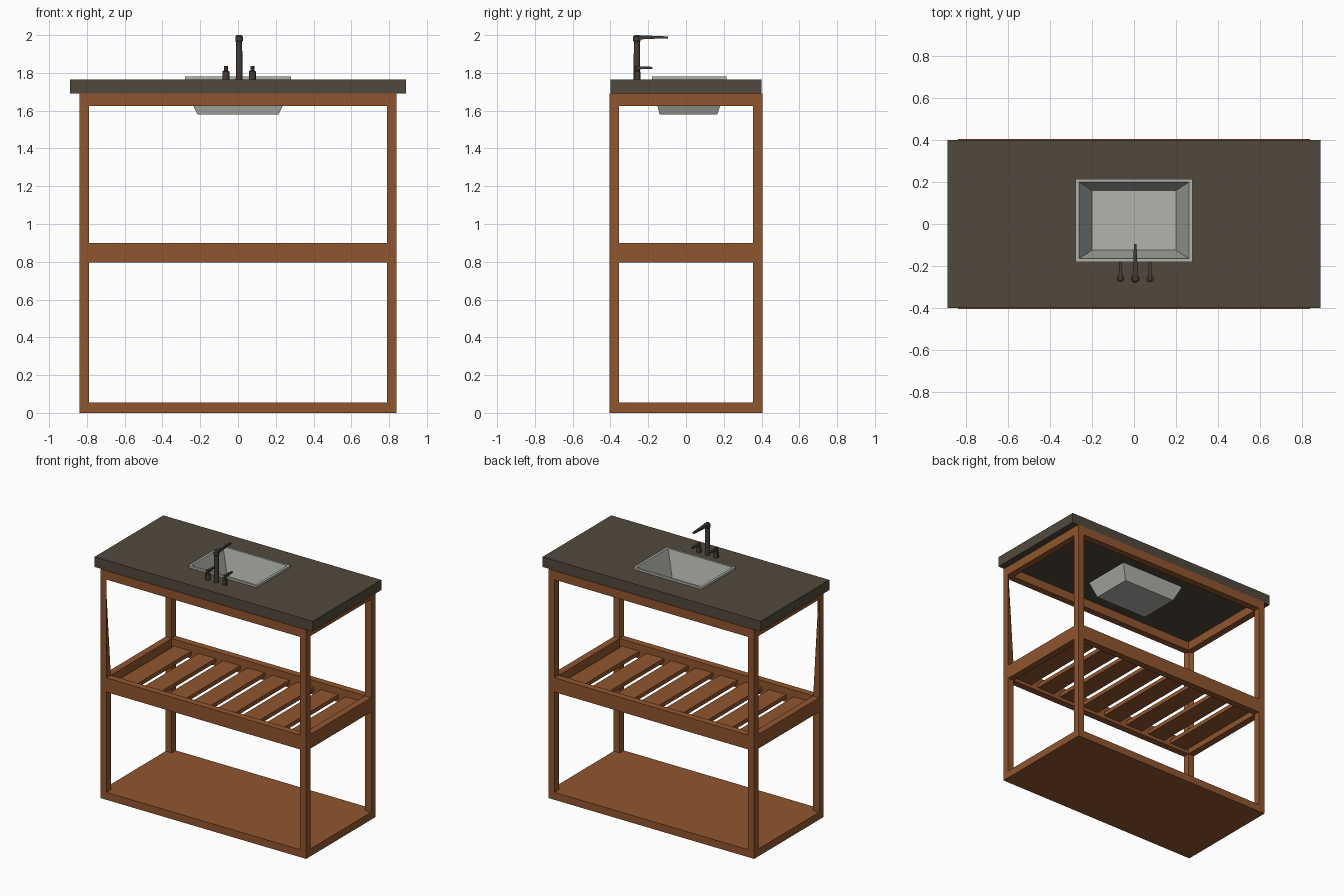
import bpy, bmesh, math

if "Cube" in bpy.data.objects:
    bpy.data.objects.remove(bpy.data.objects["Cube"])


def material(name, rgb):
    m = bpy.data.materials.new(name)
    m.diffuse_color = (*rgb, 1)
    m.use_nodes = True
    m.node_tree.nodes["Principled BSDF"].inputs["Base Color"].default_value = m.diffuse_color
    return m


WOOD = material("warm_wood", (0.28, 0.092, 0.027))
STONE = material("dark_stone", (0.083, 0.066, 0.047))
CERAMIC = material("grey_ceramic", (0.44, 0.455, 0.41))
METAL = material("dark_bronze", (0.060, 0.046, 0.036))


def loft(name, rings, mat, closed=False):
    """Skin a list of point rings; cap the ends, or join last to first."""
    bm = bmesh.new()
    vs = [[bm.verts.new(p) for p in r] for r in rings]
    n = len(rings[0])
    pairs = list(zip(vs, vs[1:])) + ([(vs[-1], vs[0])] if closed else [])
    for a, b in pairs:
        for i in range(n):
            j = (i + 1) % n
            bm.faces.new((a[i], a[j], b[j], b[i]))
    if not closed:
        bm.faces.new(vs[0][::-1])
        bm.faces.new(vs[-1])
    bmesh.ops.recalc_face_normals(bm, faces=bm.faces)
    me = bpy.data.meshes.new(name)
    bm.to_mesh(me)
    bm.free()
    me.materials.append(mat)
    ob = bpy.data.objects.new(name, me)
    bpy.context.collection.objects.link(ob)
    return ob


def rect(x0, x1, y0, y1, z):
    return [(x0, y0, z), (x1, y0, z), (x1, y1, z), (x0, y1, z)]


def box(name, x0, x1, y0, y1, z0, z1, mat):
    return loft(name, [rect(x0, x1, y0, y1, z0), rect(x0, x1, y0, y1, z1)], mat)


def turned(name, x, y, profile, mat, n=12):
    """Round part from (radius, z) pairs."""
    rings = [[(x + r * math.cos(2 * math.pi * i / n), y + r * math.sin(2 * math.pi * i / n), z)
              for i in range(n)] for r, z in profile]
    ob = loft(name, rings, mat)
    bpy.ops.object.select_all(action='DESELECT')
    ob.select_set(True)
    bpy.context.view_layer.objects.active = ob
    bpy.ops.object.shade_smooth_by_angle()
    return ob


def lever(name, x, sections, mat):
    """Tapering bar along y from (y, half width, z bottom, z top) sections."""
    return loft(name, [[(x - w, y, z0), (x + w, y, z0), (x + w, y, z1), (x - w, y, z1)]
                       for y, w, z0, z1 in sections], mat)


X, Y, T = 0.84, 0.405, 0.05   # frame half sizes, timber thickness
XI, YI = X - T, Y - T

# Floor slab
box("bottom_board", -X, X, -Y, Y, 0, 0.055, WOOD)

# Corner posts; the inner corner of the upper front posts is cut back towards the top
for sx, side in ((-1, "left"), (1, "right")):
    for sy, end in ((-1, "front"), (1, "back")):
        def section(z, cut=0.0):
            return [(sx * X, sy * Y, z), (sx * XI, sy * Y, z),
                    (sx * (XI + cut), sy * (YI + cut), z), (sx * X, sy * YI, z)]
        cut = T / 2 if sy < 0 else 0
        loft(f"{end}_{side}_post", [section(0.055), section(0.90), section(1.625, cut)], WOOD)

# Top and middle rail frames
for name, z0, z1 in (("shelf_frame", 0.795, 0.90), ("top_frame", 1.625, 1.69)):
    loft(name, [rect(-X, X, -Y, Y, z0), rect(-X, X, -Y, Y, z1),
                rect(-XI, XI, -YI, YI, z1), rect(-XI, XI, -YI, YI, z0)], WOOD, closed=True)

# Shelf slats
PITCH = 0.20
for i in range(8):
    c = (i - 3.5) * PITCH
    box(f"shelf_slat_{i + 1}", max(c - 0.07, -XI), min(c + 0.07, XI), -YI, YI, 0.82, 0.85, WOOD)

# Countertop with sink opening
hole = (-0.262, 0.262, -0.165, 0.20)
loft("countertop", [rect(-0.89, 0.89, -0.40, 0.40, 1.69), rect(-0.89, 0.89, -0.40, 0.40, 1.765),
                    rect(*hole, 1.765), rect(*hole, 1.69)], STONE, closed=True)

# Sink: outside from the bottom up, over the rim, down to the basin floor
loft("sink_basin", [rect(-0.215, 0.215, -0.14, 0.165, 1.58),
                    rect(-0.262, 0.262, -0.165, 0.20, 1.68),
                    rect(-0.262, 0.262, -0.165, 0.20, 1.765),
                    rect(-0.28, 0.28, -0.18, 0.215, 1.765),
                    rect(-0.28, 0.28, -0.18, 0.215, 1.78),
                    rect(-0.262, 0.262, -0.165, 0.20, 1.78),
                    rect(-0.20, 0.20, -0.125, 0.16, 1.595)], CERAMIC)

# Tap spout
turned("tap_column", 0.006, -0.26, [(0.018, 1.765), (0.016, 1.965), (0.02, 1.97),
                                    (0.02, 1.992), (0.013, 2.0)], METAL)
lever("tap_spout", 0.006, [(-0.265, 0.014, 1.976, 2.0), (-0.19, 0.010, 1.980, 1.997),
                           (-0.095, 0.006, 1.983, 1.993)], METAL)

# Tap handles
for x, side in ((-0.064, "left"), (0.076, "right")):
    turned(f"{side}_handle_base", x, -0.26, [(0.018, 1.765), (0.018, 1.808), (0.011, 1.812),
                                             (0.011, 1.836)], METAL)
    lever(f"{side}_handle_lever", x, [(-0.265, 0.010, 1.818, 1.836), (-0.178, 0.006, 1.822, 1.832)], METAL)
